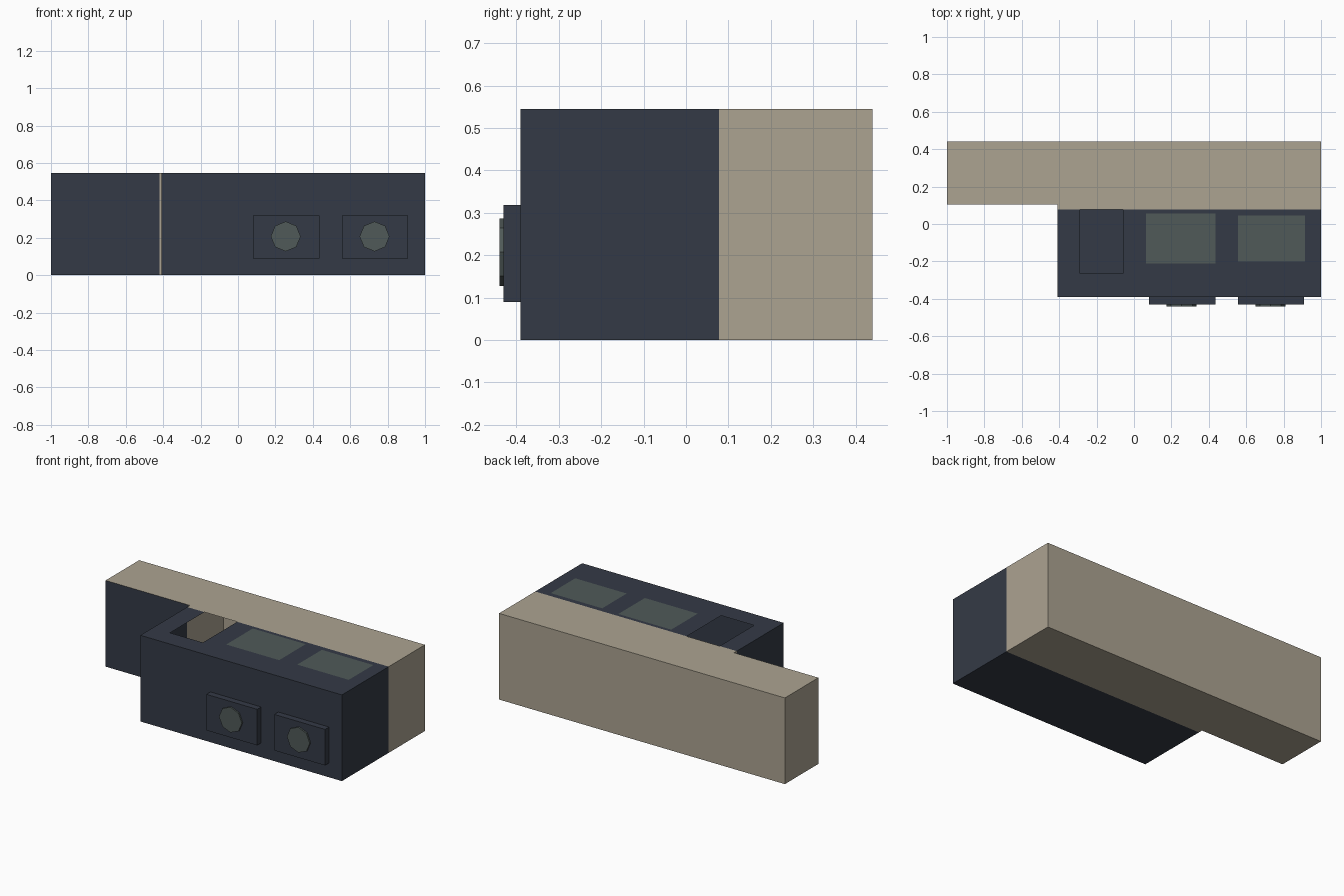
import bpy, bmesh, math

if "Cube" in bpy.data.objects:
    bpy.data.objects.remove(bpy.data.objects["Cube"])

H = 0.545          # height of the building
SPLIT = 0.078      # y where the dark half meets the tan half


def material(name, rgb):
    m = bpy.data.materials.new(name)
    m.diffuse_color = (*rgb, 1)
    m.use_nodes = True
    m.node_tree.nodes["Principled BSDF"].inputs["Base Color"].default_value = m.diffuse_color
    return m


DARK = material("dark slate", (0.0343, 0.0423, 0.0612))
TAN = material("tan", (0.413, 0.366, 0.284))
GREEN = material("grey green", (0.080, 0.102, 0.0976))


def finish(name, bm, mats):
    me = bpy.data.meshes.new(name)
    bm.to_mesh(me)
    bm.free()
    for m in mats:
        me.materials.append(m)
    ob = bpy.data.objects.new(name, me)
    bpy.context.collection.objects.link(ob)
    return ob


def box(name, x, y, z, mats):
    bm = bmesh.new()
    bmesh.ops.create_cube(bm, size=1)
    for v in bm.verts:
        v.co = [a[0] if c < 0 else a[1] for a, c in zip((x, y, z), v.co)]
    return finish(name, bm, mats)


# Main hall: hollow shell, with an open hatch and two flat panels in the roof
HATCH = (-0.29, -0.06, -0.265, SPLIT)
PANELS = [(0.065, 0.435, -0.21, 0.055), (0.555, 0.915, -0.20, 0.045)]
xs = sorted({-0.41, 1.0, *HATCH[:2], *(v for p in PANELS for v in p[:2])})
ys = sorted({-0.39, 0.44, *HATCH[2:], *(v for p in PANELS for v in p[2:])})


def inside(c, r):
    return r[0] < c.x < r[1] and r[2] < c.y < r[3]


bm = bmesh.new()
grid = {(i, j, k): bm.verts.new((x, y, z))
        for i, x in enumerate(xs) for j, y in enumerate(ys) for k, z in enumerate((0, H))}
nx, ny = len(xs) - 1, len(ys) - 1
for i in range(nx):
    for j in range(ny):
        ring = [(i, j), (i + 1, j), (i + 1, j + 1), (i, j + 1)]
        bm.faces.new([grid[p + (0,)] for p in reversed(ring)])
        bm.faces.new([grid[p + (1,)] for p in ring])
# Walls follow the outline counter-clockwise
outline = ([(i, 0) for i in range(nx)] + [(nx, j) for j in range(ny)]
           + [(i, ny) for i in range(nx, 0, -1)] + [(0, j) for j in range(ny, 0, -1)])
for a, b in zip(outline, outline[1:] + outline[:1]):
    bm.faces.new([grid[a + (0,)], grid[b + (0,)], grid[b + (1,)], grid[a + (1,)]])
hatch = []
for f in bm.faces:
    c = f.calc_center_median()
    f.material_index = 1 if c.y > SPLIT else 0
    if c.z > H - 0.001:
        if any(inside(c, p) for p in PANELS):
            f.material_index = 2
        if inside(c, HATCH):
            hatch.append(f)
bmesh.ops.delete(bm, geom=hatch, context='FACES')
finish("main_hall", bm, [DARK, TAN, GREEN])

# Side wing: tan with a dark front, and a narrow tan joint next to the hall
wing = box("side_wing", (-1, -0.42), (0.105, 0.44), (0, H), [TAN, DARK])
for p in wing.data.polygons:
    p.material_index = 1 if p.normal.y < -0.5 else 0
box("wing_joint", (-0.42, -0.41), (0.105, 0.44), (0, H), [TAN])

# Front plates, each with an octagonal disc
for n, (x0, x1, cx) in enumerate([(0.08, 0.435, 0.255), (0.555, 0.91, 0.73)], 1):
    box(f"front_plate_{n}", (x0, x1), (-0.43, -0.39), (0.09, 0.318), [DARK])
    bpy.ops.mesh.primitive_cylinder_add(vertices=8, radius=0.08, depth=0.01,
                                        location=(cx, -0.435, 0.207),
                                        rotation=(math.pi / 2, 0, 0))
    disc = bpy.context.object
    disc.name = f"front_disc_{n}"
    disc.data.materials.append(GREEN)
